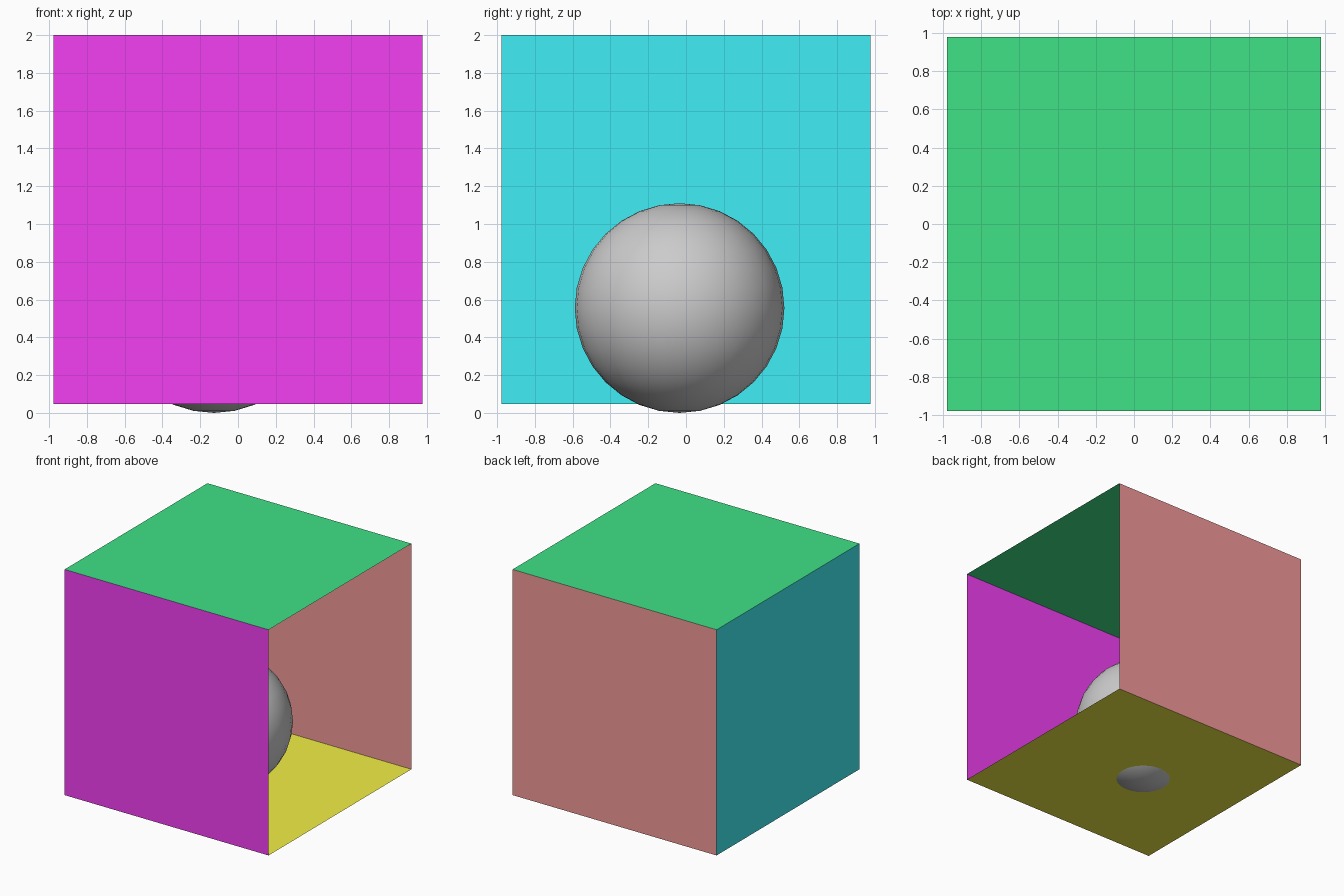
import bpy
from math import pi
from mathutils import Vector

if "Cube" in bpy.data.objects:
    bpy.data.objects.remove(bpy.data.objects["Cube"])

H = 0.977          # half side of the box
CZ = 2.0 - H       # box centre height


def panel(name, direction, rotation, color):
    """Flat square wall pushed out from the box centre, facing outward."""
    centre = Vector((0, 0, CZ)) + Vector(direction) * H
    bpy.ops.mesh.primitive_plane_add(size=2 * H, location=centre, rotation=rotation)
    ob = bpy.context.object
    ob.name = name
    mat = bpy.data.materials.new(name + "_color")
    mat.diffuse_color = (*color, 1)
    mat.use_nodes = True
    mat.node_tree.nodes["Principled BSDF"].inputs["Base Color"].default_value = mat.diffuse_color
    ob.data.materials.append(mat)


# Five single-sided walls; the right side stays open
panel("front_wall", (0, -1, 0), (pi / 2, 0, 0), (0.9, 0.05, 0.9))
panel("back_wall", (0, 1, 0), (-pi / 2, 0, 0), (0.9, 0.32, 0.32))
panel("left_wall", (-1, 0, 0), (0, -pi / 2, 0), (0.05, 0.85, 0.91))
panel("ceiling", (0, 0, 1), (0, 0, 0), (0.05, 0.76, 0.24))
panel("floor", (0, 0, -1), (pi, 0, 0), (0.88, 0.86, 0.06))

# Ball poking slightly through the floor
bpy.ops.mesh.primitive_uv_sphere_add(segments=32, ring_count=16, radius=0.555,
                                     location=(-0.127, -0.034, 0.555))
bpy.context.object.name = "ball"
bpy.ops.object.shade_smooth()
